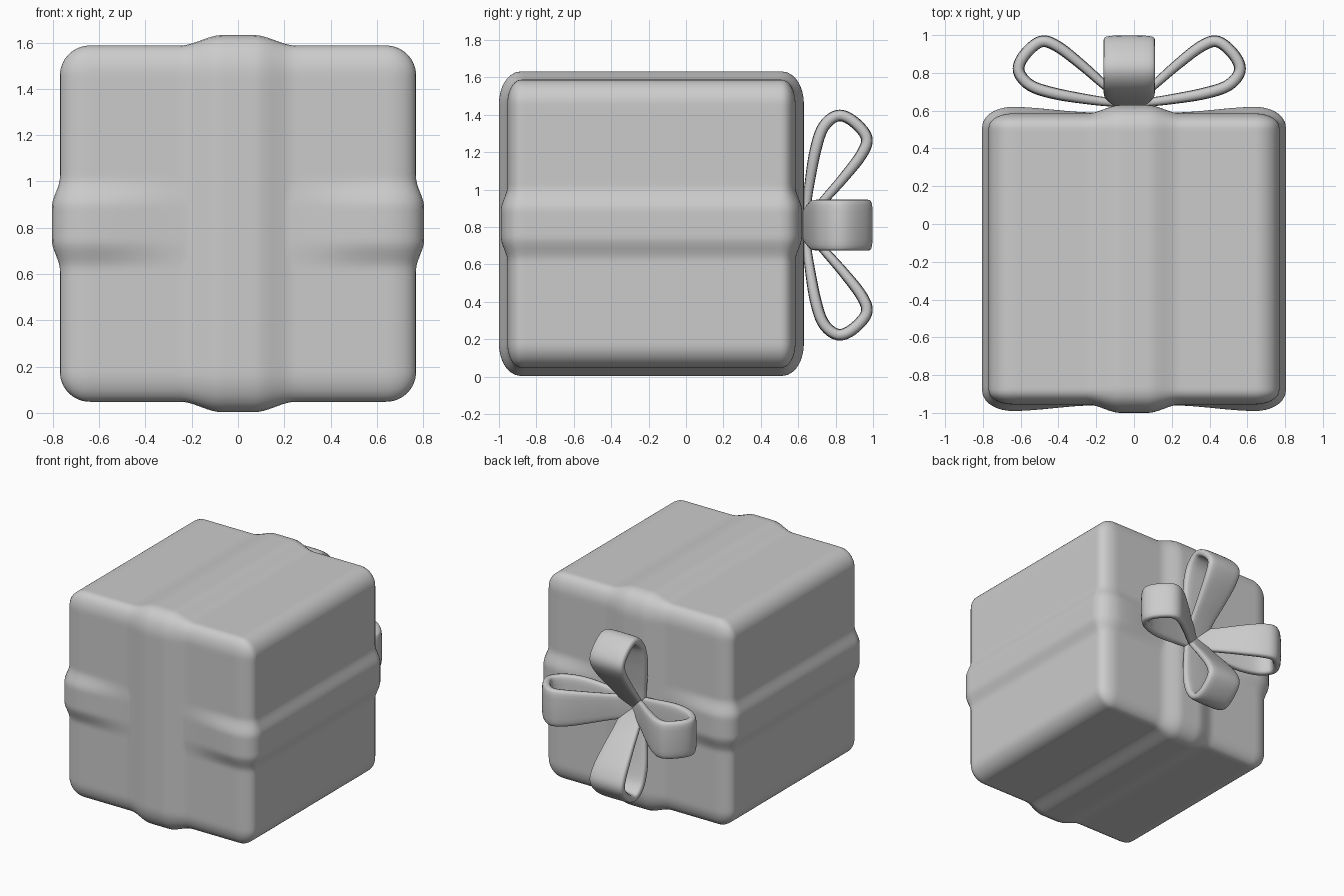
import bpy, bmesh
from math import cos, sin, pi
from mathutils import Vector

if "Cube" in bpy.data.objects:
    bpy.data.objects.remove(bpy.data.objects["Cube"])

CENTRE = Vector((0, -0.185, 0.8175))
HALF = 0.77
RADII = Vector((0.13, 0.075, 0.13))


def smooth(a, b, t):
    t = max(0.0, min(1.0, (t - a) / (b - a)))
    return t * t * (3 - 2 * t)


def finish(bm, name):
    bmesh.ops.recalc_face_normals(bm, faces=bm.faces)
    for f in bm.faces:
        f.smooth = True
    me = bpy.data.meshes.new(name)
    bm.to_mesh(me)
    bm.free()
    ob = bpy.data.objects.new(name, me)
    bpy.context.collection.objects.link(ob)
    return ob


# Wrapped box: rounded cube with two soft ribbon bands swelling out of it
bm = bmesh.new()
bmesh.ops.create_cube(bm, size=2 * HALF)
bmesh.ops.subdivide_edges(bm, edges=bm.edges[:], cuts=79, use_grid_fill=True)
for v in bm.verts:
    p = v.co.copy()
    core = Vector([max(-HALF + r, min(HALF - r, c)) for c, r in zip(p, RADII)])
    q = Vector([(c - k) / r for c, k, r in zip(p, core, RADII)]).normalized()
    p = core + Vector([a * r for a, r in zip(q, RADII)])
    n = Vector([a / r for a, r in zip(q, RADII)]).normalized()
    upright = 0.045 * (1 - smooth(0.07, 0.25, abs(p.x)))
    # the level band sinks away as it nears the upright one
    level = 0.035 * (1 - smooth(0.07, 0.2, abs(p.z))) * (0.15 + 0.85 * smooth(0.2, 0.65, abs(p.x)))
    v.co = CENTRE + p + n * max(upright, level)
finish(bm, "wrapped_box")


# Bow loop centreline: distance from the knot, depth behind the box
PATH = [Vector(p) for p in (
    (0.0, 0.64), (0.10, 0.645), (0.22, 0.66), (0.40, 0.692), (0.525, 0.735),
    (0.585, 0.81), (0.558, 0.89), (0.47, 0.965), (0.38, 0.94), (0.25, 0.84),
    (0.13, 0.735), (0.04, 0.665))]


def closed_spline(pts, steps):
    out = []
    n = len(pts)
    for i in range(n):
        a, b, c, d = (pts[(i + k - 1) % n] for k in range(4))
        for s in range(steps):
            t = s / steps
            out.append(0.5 * (2 * b + (c - a) * t + (2 * a - 5 * b + 4 * c - d) * t * t
                              + (3 * b - a - 3 * c + d) * t ** 3))
    return out


def bow_loop(name, angle, sides=20):
    bm = bmesh.new()
    out_dir = Vector((cos(angle), 0, sin(angle)))
    across = Vector((-sin(angle), 0, cos(angle)))
    pts = closed_spline(PATH, 6)
    rings = []
    for i, p in enumerate(pts):
        tan = (pts[(i + 1) % len(pts)] - pts[i - 1]).normalized()
        nor = out_dir * tan.y - Vector((0, 1, 0)) * tan.x
        grow = smooth(0.0, 0.45, p.x)
        width, thick = 0.085 + 0.052 * grow, 0.022 + 0.009 * grow
        base = Vector((-0.025, 0, 0.81)) + out_dir * p.x + Vector((0, p.y, 0))
        ring = []
        for k in range(sides):
            c, s = cos(2 * pi * k / sides), sin(2 * pi * k / sides)
            c, s = [abs(u) ** 0.5 * (1 if u > 0 else -1) for u in (c, s)]
            ring.append(bm.verts.new(base + across * width * c + nor * thick * s))
        rings.append(ring)
    for i, ring in enumerate(rings):
        prev = rings[i - 1]
        for k in range(sides):
            bm.faces.new((prev[k - 1], prev[k], ring[k], ring[k - 1]))
    return finish(bm, name)


# Four bow loops around the knot
for k, side in enumerate(("right", "upper", "left", "lower")):
    bow_loop("bow_loop_" + side, k * pi / 2)
